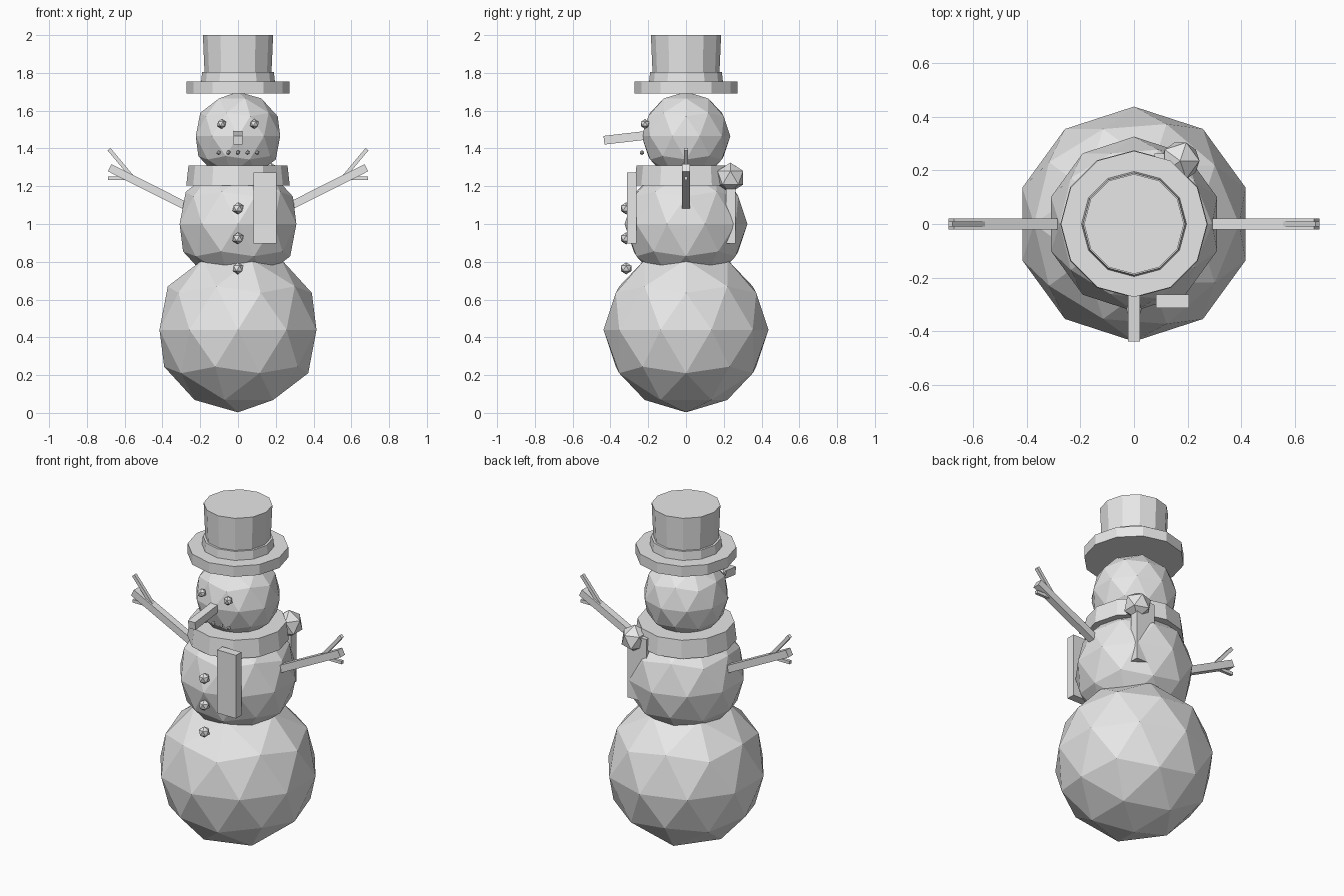
import bpy
from math import atan2
from mathutils import Vector

cube = bpy.data.objects.get("Cube")
if cube:
    bpy.data.objects.remove(cube, do_unlink=True)

grey = bpy.data.materials.new("light_grey")
grey.use_nodes = True
colour = (0.8, 0.8, 0.8, 1)
grey.diffuse_color = colour
grey.node_tree.nodes["Principled BSDF"].inputs["Base Color"].default_value = colour


def finish(name):
    obj = bpy.context.object
    obj.name = name
    obj.data.materials.append(grey)
    return obj


def ball(name, centre, radius, detail=1):
    bpy.ops.mesh.primitive_ico_sphere_add(subdivisions=detail, radius=radius, location=centre)
    return finish(name)


def drum(name, low, high, r_low, r_high, sides=12):
    bpy.ops.mesh.primitive_cone_add(vertices=sides, radius1=r_low, radius2=r_high,
                                    depth=high - low, location=(0, 0, (low + high) / 2))
    return finish(name)


def box(name, centre, size, rotation=(0, 0, 0)):
    bpy.ops.mesh.primitive_cube_add(size=1, location=centre, rotation=rotation)
    obj = finish(name)
    obj.scale = size
    return obj


def stick(name, start, end, thick):
    # Square bar between two points in the x-z plane
    a, b = Vector((start[0], 0, start[1])), Vector((end[0], 0, end[1]))
    d = b - a
    return box(name, (a + b) / 2, (d.length, thick, thick), (0, -atan2(d.z, d.x), 0))


# Snow body
ball("lower_body", (0, 0, 0.44), 0.437, 2)
ball("middle_body", (0, 0, 1.0), 0.325, 2)
ball("head", (0, 0, 1.465), 0.235, 2)

# Top hat
drum("hat_brim", 1.692, 1.754, 0.272, 0.272)
drum("hat_band", 1.75, 1.805, 0.196, 0.19)
drum("hat_crown", 1.754, 2.0, 0.175, 0.186)

# Scarf with front tail, knot and back tail
drum("scarf_ring", 1.205, 1.31, 0.274, 0.262)
box("scarf_front_tail", (0.143, -0.287, 1.085), (0.124, 0.05, 0.376))
ball("scarf_knot", (0.172, 0.235, 1.245), 0.08)
box("scarf_back_tail", (0.138, 0.238, 1.085), (0.124, 0.05, 0.376))

# Face
box("nose", (0, -0.3, 1.459), (0.046, 0.27, 0.046), (0.115, 0, 0))
for side, word in ((1, "left"), (-1, "right")):
    ball(word + "_eye", (side * 0.087, -0.217, 1.53), 0.026)
for i in range(5):
    ball("mouth_pebble", ((i - 2) * 0.051, -0.233, 1.378), 0.013)

# Buttons
for i in range(3):
    ball("button", (0, -0.317, 1.083 - i * 0.159), 0.032)

# Arms with twigs
for side, word in ((1, "left"), (-1, "right")):
    stick(word + "_arm", (side * 0.2, 1.057), (side * 0.68, 1.298), 0.042)
    stick(word + "_upper_twig", (side * 0.55, 1.237), (side * 0.683, 1.396), 0.02)
    stick(word + "_lower_twig", (side * 0.54, 1.242), (side * 0.688, 1.242), 0.018)
